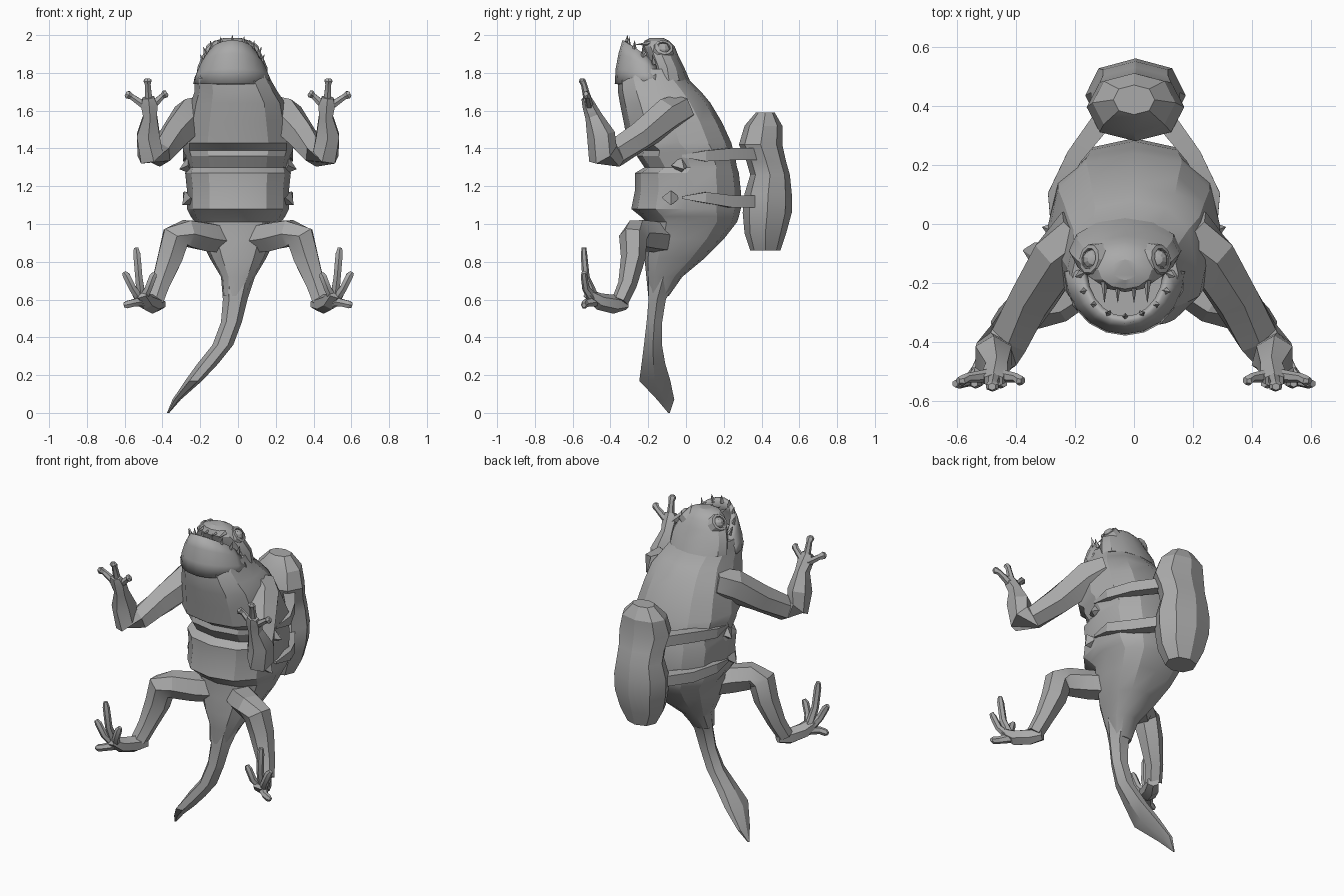
import bpy, bmesh, math
from mathutils import Vector

skin = bpy.data.materials.new("grey_skin")
skin.diffuse_color = (0.4, 0.4, 0.4, 1)


def finish(name, bm, angle=25):
    bmesh.ops.recalc_face_normals(bm, faces=bm.faces)
    me = bpy.data.meshes.new(name)
    bm.to_mesh(me)
    bm.free()
    me.materials.append(skin)
    ob = bpy.data.objects.new(name, me)
    bpy.context.collection.objects.link(ob)
    bpy.ops.object.select_all(action='DESELECT')
    ob.select_set(True)
    bpy.context.view_layer.objects.active = ob
    bpy.ops.object.shade_smooth_by_angle(angle=math.radians(angle))
    return ob


def loft(name, rings, caps=True):
    bm = bmesh.new()
    vs = [[bm.verts.new(p) for p in r] for r in rings]
    n = len(vs[0])
    for a, b in zip(vs, vs[1:]):
        for i in range(n):
            j = (i + 1) % n
            bm.faces.new((a[i], a[j], b[j], b[i]))
    if caps:
        bm.faces.new(vs[0])
        bm.faces.new(vs[-1])
    return finish(name, bm)


def stack(name, rows, sides, power=1.0):
    """Horizontal rings: (z, front y, back y, half width, centre x)."""
    def pw(v):
        return math.copysign(abs(v) ** power, v)
    rings = []
    for z, yf, yb, w, cx in rows:
        ring = []
        for i in range(sides):
            a = 2 * math.pi * i / sides
            ring.append((cx + w * pw(math.cos(a)),
                         (yf + yb) / 2 + (yb - yf) / 2 * pw(math.sin(a)), z))
        rings.append(ring)
    return loft(name, rings)


def limb(name, path, sides=6, side=1, ref=(0, 1, 0.05)):
    """Tube along (x, y, z, radius, depth radius), x flipped by side."""
    pts = [Vector((p[0] * side, p[1], p[2])) for p in path]
    rings = []
    for i, p in enumerate(pts):
        t = (pts[min(i + 1, len(pts) - 1)] - pts[max(i - 1, 0)]).normalized()
        u = t.cross(Vector(ref)).normalized()
        v = u.cross(t)
        ring = []
        for k in range(sides):
            a = 2 * math.pi * (k + 0.5) / sides
            ring.append(p + u * path[i][3] * math.cos(a) + v * path[i][4] * math.sin(a))
        rings.append(ring)
    return loft(name, rings)


# Torso with overlapping belly folds
stack("body", [
    (0.62, -0.20, -0.09, 0.06, -0.02), (0.72, -0.21, -0.02, 0.09, 0),
    (0.82, -0.22, 0.10, 0.15, 0), (0.92, -0.21, 0.20, 0.20, 0),
    (1.01, -0.21, 0.27, 0.23, 0), (1.04, -0.24, 0.28, 0.25, 0),
    (1.08, -0.29, 0.29, 0.27, 0), (1.18, -0.27, 0.29, 0.27, 0),
    (1.27, -0.27, 0.28, 0.28, 0), (1.30, -0.22, 0.27, 0.27, 0),
    (1.36, -0.26, 0.26, 0.28, 0), (1.39, -0.25, 0.25, 0.29, 0),
    (1.43, -0.31, 0.24, 0.29, 0), (1.54, -0.33, 0.19, 0.27, 0),
    (1.64, -0.35, 0.13, 0.25, 0), (1.70, -0.36, 0.08, 0.22, -0.01),
    (1.77, -0.36, 0.01, 0.20, -0.03), (1.82, -0.33, -0.01, 0.18, -0.03)], 12, 0.85)

# Upper head and snout
stack("head", [
    (1.76, -0.20, 0.02, 0.19, -0.03), (1.83, -0.19, -0.01, 0.185, -0.03),
    (1.89, -0.21, -0.04, 0.16, -0.03), (1.94, -0.23, -0.06, 0.125, -0.03),
    (1.97, -0.22, -0.09, 0.09, -0.03), (1.985, -0.19, -0.12, 0.045, -0.03)], 12)

# Lower jaw: curved wall, tallest at the front
bm = bmesh.new()
grid = []
for t in (0, 0.35, 0.7, 1):
    row = []
    for k in range(11):
        a = math.pi * (1 + k / 10)
        h = 0.09 + 0.14 * abs(math.sin(a)) ** 0.8
        r = 1 - 0.30 * t * t
        row.append(bm.verts.new((-0.03 + 0.195 * r * math.cos(a),
                                 -0.16 + 0.205 * (1 - 0.2 * t * t) * math.sin(a), 1.74 + t * h)))
    grid.append(row)
for a, b in zip(grid, grid[1:]):
    for k in range(10):
        bm.faces.new((a[k], a[k + 1], b[k + 1], b[k]))
jaw = finish("lower_jaw", bm)
mod = jaw.modifiers.new("thickness", 'SOLIDIFY')
mod.thickness = 0.025
mod.offset = 0


def spike(name, base, tip, r):
    d = Vector(tip) - Vector(base)
    bm = bmesh.new()
    bmesh.ops.create_cone(bm, cap_ends=True, segments=4, radius1=r, radius2=0.001, depth=d.length)
    bm.transform(d.to_track_quat('Z', 'Y').to_matrix().to_4x4())
    bmesh.ops.translate(bm, verts=bm.verts, vec=(Vector(base) + Vector(tip)) / 2)
    finish(name, bm)


# Teeth round the mouth rim
for k in range(9):
    a = math.pi * (1.02 + 0.96 * k / 8)
    c, s = math.cos(a), math.sin(a)
    z = 1.84 + 0.11 * -s
    spike("lower_tooth", (-0.03 + 0.15 * c, -0.16 + 0.155 * s, z),
          (-0.03 + 0.17 * c, -0.17 + 0.14 * s, z + 0.05), 0.014)
for x in (-0.10, -0.055, 0.0, 0.045):
    spike("upper_tooth", (x, -0.19, 1.955), (x, -0.265, 1.95), 0.013)

for s in (-1, 1):
    side = "right" if s < 0 else "left"
    # Eyeball in a raised rim
    d = Vector((s * 0.75, 0.15, 0.65)).normalized()
    c = Vector((-0.03 + s * 0.11, -0.12, 1.925))
    bm = bmesh.new()
    bmesh.ops.create_uvsphere(bm, u_segments=10, v_segments=6, radius=0.034)
    bmesh.ops.translate(bm, verts=bm.verts, vec=c)
    finish(side + "_eye", bm)
    u = d.orthogonal().normalized()
    v = d.cross(u)
    rings = []
    for rad, off in ((0.062, -0.02), (0.05, 0.016), (0.036, 0.018), (0.032, -0.01)):
        rings.append([c + d * off + (u * math.cos(a) + v * math.sin(a)) * rad
                      for a in [2 * math.pi * i / 10 for i in range(10)]])
    loft(side + "_eyelid", rings, False)

    # Arm, palm and fingers
    limb(side + "_arm", [
        (0.18, -0.02, 1.60, 0.09, 0.09), (0.25, -0.10, 1.57, 0.105, 0.09),
        (0.34, -0.25, 1.46, 0.085, 0.08), (0.42, -0.38, 1.37, 0.07, 0.08),
        (0.465, -0.44, 1.37, 0.075, 0.085), (0.475, -0.45, 1.47, 0.07, 0.075),
        (0.465, -0.49, 1.57, 0.042, 0.045), (0.47, -0.515, 1.63, 0.05, 0.035),
        (0.475, -0.53, 1.67, 0.035, 0.025)], 6, s)
    for x, y, z in ((0.595, -0.53, 1.69), (0.48, -0.55, 1.77), (0.375, -0.53, 1.695)):
        limb(side + "_finger", [
            (0.47, -0.51, 1.61, 0.025, 0.025),
            (0.47 + (x - 0.47) * 0.75, y + 0.01, 1.61 + (z - 1.61) * 0.8, 0.017, 0.016),
            (0.47 + (x - 0.47) * 0.9, y, 1.61 + (z - 1.61) * 0.93, 0.024, 0.018),
            (x, y, z, 0.014, 0.012)], 6, s)

    # Leg and foot
    limb(side + "_leg", [
        (0.08, -0.10, 0.92, 0.08, 0.09), (0.18, -0.19, 0.935, 0.085, 0.085),
        (0.27, -0.26, 0.95, 0.08, 0.08), (0.33, -0.28, 0.93, 0.085, 0.075),
        (0.36, -0.28, 0.82, 0.075, 0.065), (0.41, -0.31, 0.68, 0.055, 0.05),
        (0.44, -0.35, 0.59, 0.05, 0.045)], 6, s)
    limb(side + "_foot", [
        (0.41, -0.32, 0.575, 0.035, 0.03), (0.45, -0.38, 0.575, 0.045, 0.05),
        (0.49, -0.46, 0.59, 0.05, 0.045), (0.52, -0.52, 0.63, 0.045, 0.025)], 6, s, (0, 0, 1))
    for x, z in ((0.605, 0.57), (0.605, 0.745), (0.54, 0.875), (0.44, 0.74)):
        limb(side + "_toe", [
            (0.51, -0.48, 0.59, 0.028, 0.03),
            (0.51 + (x - 0.51) * 0.5, -0.53, 0.59 + (z - 0.59) * 0.45, 0.022, 0.02),
            (0.51 + (x - 0.51) * 0.85, -0.54, 0.59 + (z - 0.59) * 0.88, 0.022, 0.017),
            (x, -0.54, z, 0.013, 0.012)], 6, s)

    # Straps tying the pack to the flanks
    for z0, z1 in ((1.36, 1.37), (1.14, 1.12)):
        limb(side + "_strap", [
            (0.27, -0.02, z0, 0.015, 0.01), (0.27, 0.10, z0, 0.03, 0.04),
            (0.20, 0.23, z1, 0.04, 0.045), (0.10, 0.36, z1, 0.05, 0.045)], 4, s, (0, 0, 1))
    # Side ridges
    spike(side + "_ridge", (s * 0.25, -0.03, 1.31), (s * 0.31, -0.01, 1.29), 0.05)
    spike(side + "_ridge", (s * 0.25, -0.08, 1.14), (s * 0.295, -0.08, 1.10), 0.05)

# Pack on the back
stack("back_pack", [
    (0.86, 0.34, 0.50, 0.09, 0.005), (0.95, 0.31, 0.53, 0.14, 0.005),
    (1.06, 0.30, 0.56, 0.165, 0.005), (1.16, 0.31, 0.56, 0.17, 0.005),
    (1.26, 0.34, 0.55, 0.15, 0.005), (1.33, 0.32, 0.53, 0.15, 0.005),
    (1.42, 0.28, 0.51, 0.165, 0.005), (1.52, 0.31, 0.51, 0.14, 0.0),
    (1.59, 0.37, 0.47, 0.07, 0.0)], 8, 0.9)

# Tail sweeping to one side, ending in a flat blade
stack("tail", [
    (0.0, -0.095, -0.085, 0.006, -0.37), (0.07, -0.16, -0.055, 0.022, -0.325),
    (0.17, -0.26, -0.07, 0.045, -0.235), (0.26, -0.245, -0.10, 0.055, -0.16),
    (0.36, -0.23, -0.12, 0.055, -0.08), (0.48, -0.215, -0.12, 0.055, -0.035),
    (0.60, -0.205, -0.10, 0.065, -0.015), (0.72, -0.21, -0.03, 0.09, 0),
    (0.80, -0.20, 0.05, 0.12, 0)], 6)
